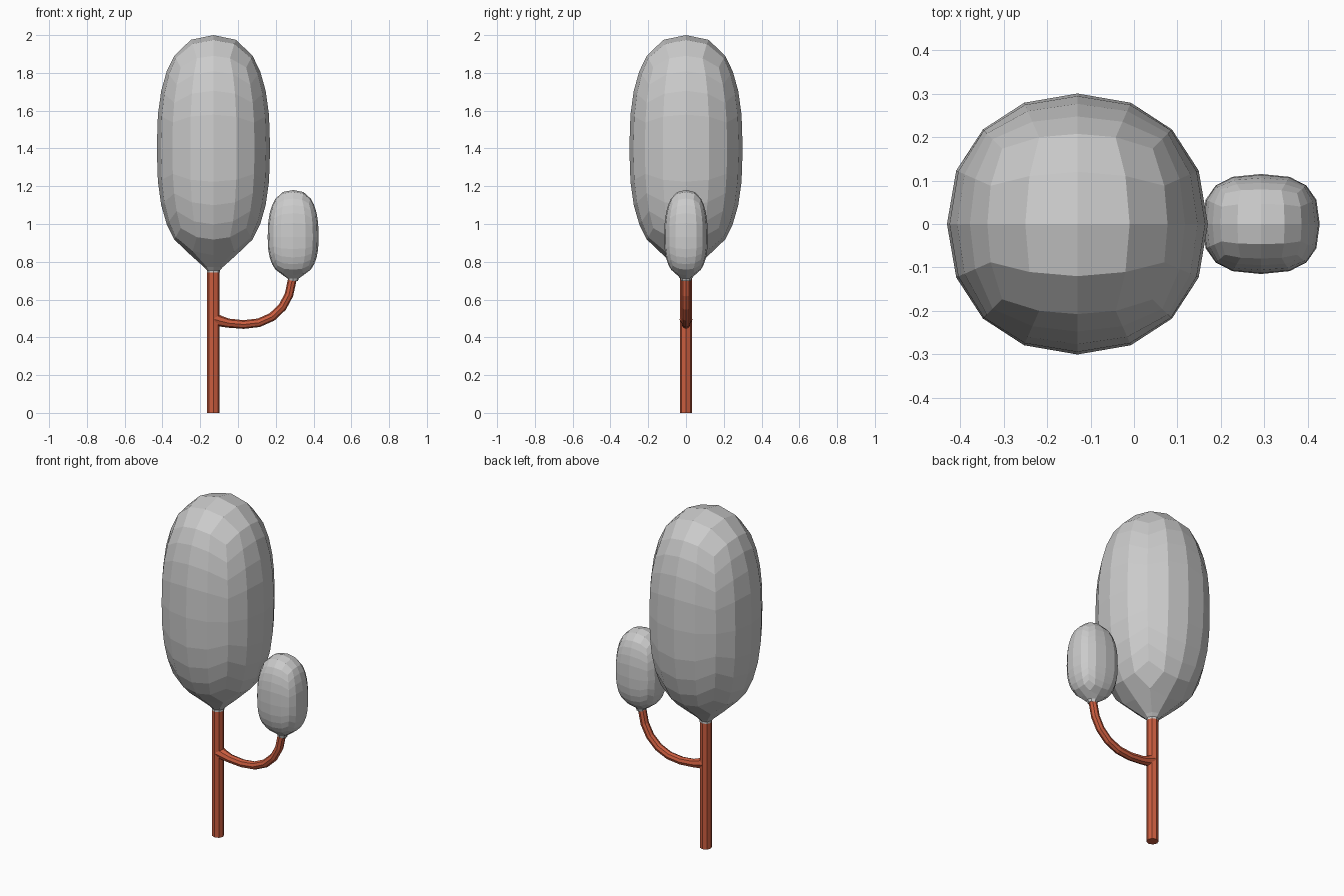
import bpy, bmesh, math
from mathutils import Vector

if "Cube" in bpy.data.objects:
    bpy.data.objects.remove(bpy.data.objects["Cube"])


def add_object(name, bm, mat=None):
    bmesh.ops.recalc_face_normals(bm, faces=bm.faces[:])
    mesh = bpy.data.meshes.new(name)
    bm.to_mesh(mesh)
    bm.free()
    obj = bpy.data.objects.new(name, mesh)
    bpy.context.collection.objects.link(obj)
    if mat:
        mesh.materials.append(mat)
    return obj


def power(v, k):
    return math.copysign(abs(v) ** k, v) if abs(v) > 1e-6 else 0.0


def crown(name, x0, z0, rx, ry, up, down, k, neck):
    """Rounded box of quads, pulled down into a narrow neck."""
    bm = bmesh.new()
    bmesh.ops.create_cube(bm, size=2)
    bmesh.ops.subdivide_edges(bm, edges=bm.edges[:], cuts=3, use_grid_fill=True)
    for z in (-0.75, -0.25, 0.25, 0.75):
        bmesh.ops.bisect_plane(bm, geom=bm.verts[:] + bm.edges[:] + bm.faces[:],
                               plane_co=(0, 0, z), plane_no=(0, 0, 1))
    # open the middle of the underside
    pole = min(bm.verts, key=lambda v: (v.co - Vector((0, 0, -1))).length)
    bmesh.ops.delete(bm, geom=[pole], context='VERTS')
    for v in bm.verts:
        u, t = (math.tan(c * math.pi / 4) for c in v.co.xy)
        w = math.tan(v.co.z * math.radians(51))
        a, e = math.atan2(t, u), math.atan2(w, math.hypot(u, t))
        r, h = power(math.cos(e), 0.8), power(math.sin(e), 0.8)
        v.co = (rx * r * power(math.cos(a), k), ry * r * power(math.sin(a), k),
                h * (up if h > 0 else down))
    # neck rings
    edges = [e for e in bm.edges if e.is_boundary]
    for r, z in neck:
        new = bmesh.ops.extrude_edge_only(bm, edges=edges)['geom']
        edges = [g for g in new if isinstance(g, bmesh.types.BMEdge)]
        for v in (g for g in new if isinstance(g, bmesh.types.BMVert)):
            a = math.atan2(v.co.y, v.co.x)
            v.co = (r * math.cos(a), r * math.sin(a), z - z0)
    bmesh.ops.translate(bm, verts=bm.verts[:], vec=(x0, 0, z0))
    return add_object(name, bm)


def tube(name, path, mat, sides=8):
    """Tube along (x, z, radius) points in the y = 0 plane."""
    bm = bmesh.new()
    rings = []
    for i, (x, z, r) in enumerate(path):
        p, q = path[max(i - 1, 0)], path[min(i + 1, len(path) - 1)]
        d = Vector((q[0] - p[0], 0, q[1] - p[1])).normalized()
        n = Vector((d.z, 0, -d.x))
        rings.append([bm.verts.new(Vector((x, 0, z)) + n * r * math.cos(a)
                                   + Vector((0, r * math.sin(a), 0)))
                      for a in (j * math.tau / sides for j in range(sides))])
    for lo, hi in zip(rings, rings[1:]):
        for j in range(sides):
            k = (j + 1) % sides
            bm.faces.new((lo[j], lo[k], hi[k], hi[j]))
    bm.faces.new(rings[0])
    bm.faces.new(rings[-1])
    return add_object(name, bm, mat)


bark = bpy.data.materials.new("bark")
bark.diffuse_color = (0.6, 0.11, 0.05, 1)
bark.use_nodes = True
bark.node_tree.nodes["Principled BSDF"].inputs["Base Color"].default_value = bark.diffuse_color

# Trunk and curved side branch
tube("trunk", [(-0.13, 0, 0.033), (-0.13, 0.75, 0.033)], bark)
tube("branch", [(-0.125, 0.495, 0.034), (-0.095, 0.486, 0.029), (-0.05, 0.475, 0.024),
                (0.03, 0.468, 0.023), (0.11, 0.477, 0.023), (0.18, 0.508, 0.023),
                (0.235, 0.56, 0.023), (0.27, 0.625, 0.023), (0.287, 0.705, 0.023)], bark)

# Foliage
crown("large_crown", -0.13, 1.4, 0.30, 0.30, 0.6, 0.59, 0.93,
      [(0.05, 0.772), (0.034, 0.755), (0.034, 0.743)])
crown("small_crown", 0.292, 0.93, 0.135, 0.115, 0.25, 0.21, 0.75,
      [(0.03, 0.712), (0.025, 0.697)])
